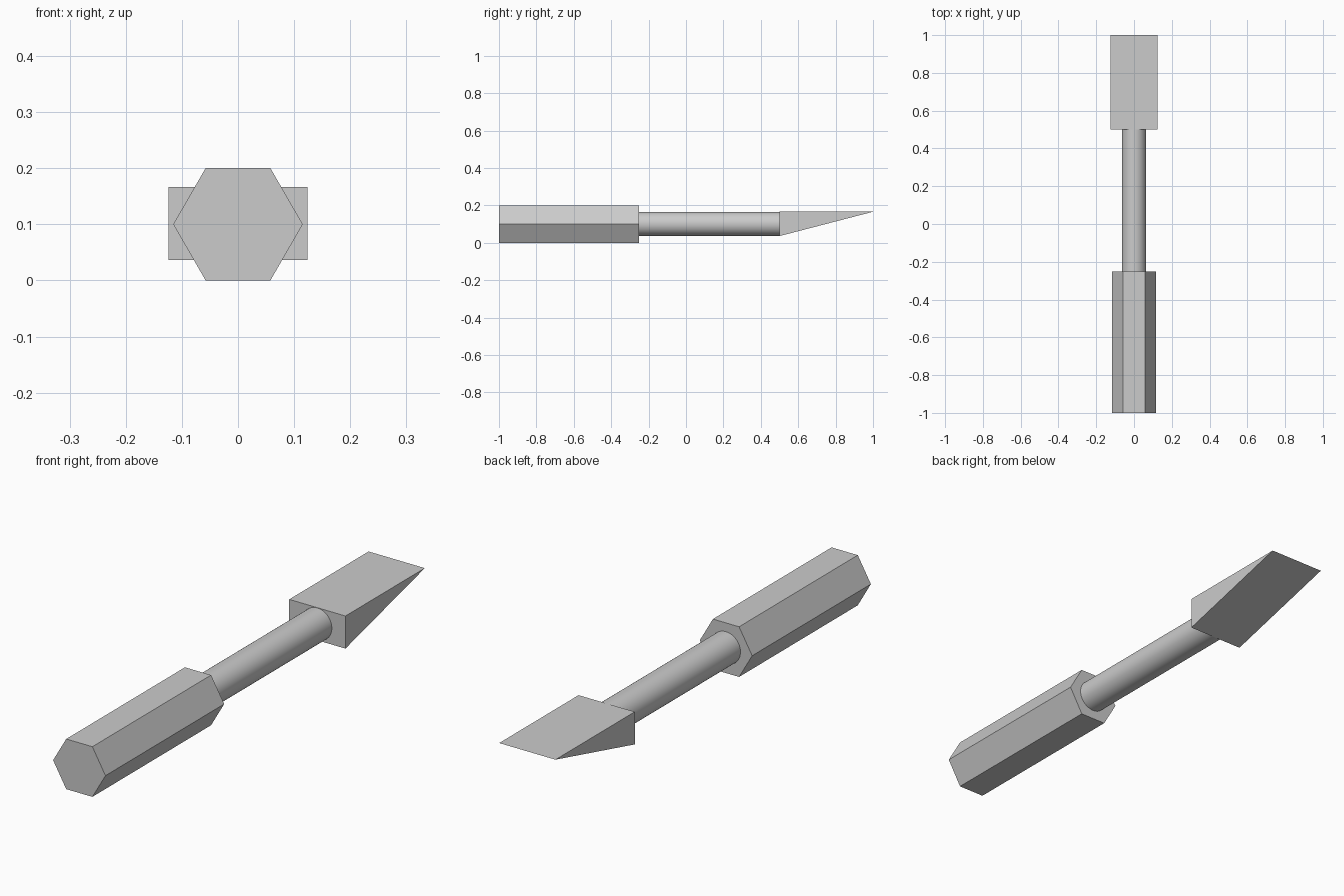
import bpy
import bmesh
import math

if "Cube" in bpy.data.objects:
    bpy.data.objects.remove(bpy.data.objects["Cube"], do_unlink=True)

# Single plain grey
grey = bpy.data.materials.new("plain_grey")
grey.use_nodes = True
colour = (0.6, 0.6, 0.6, 1)
grey.diffuse_color = colour
grey.node_tree.nodes["Principled BSDF"].inputs["Base Color"].default_value = colour

AXIS_Z = 0.1


def rod(name, sides, radius, y0, y1, z=AXIS_Z):
    """Prism lying along y, with a corner pointing to +x."""
    bpy.ops.mesh.primitive_cylinder_add(
        vertices=sides, radius=radius, depth=y1 - y0,
        location=(0, (y0 + y1) / 2, z),
        rotation=(math.pi / 2, math.pi / 2 if sides == 6 else 0, 0))
    obj = bpy.context.object
    obj.name = name
    obj.data.materials.append(grey)
    bpy.ops.object.transform_apply(location=False, rotation=True, scale=False)
    return obj


# Hexagonal handle, flats on top and bottom
rod("handle", 6, 0.1 / math.cos(math.pi / 6), -1, -0.252)

# Round shaft, flush with the top of the blade
shaft = rod("shaft", 48, 0.064, -0.252, 0.5, 0.101)
bpy.ops.object.shade_smooth_by_angle(angle=math.radians(40))

# Wedge blade: side profile extruded across the width
half_width = 0.124
profile = [(0.5, 0.036), (1, 0.166), (0.5, 0.166)]
bm = bmesh.new()
face = bm.faces.new([bm.verts.new((-half_width, y, z)) for y, z in profile])
ext = bmesh.ops.extrude_face_region(bm, geom=[face])
new_verts = [g for g in ext["geom"] if isinstance(g, bmesh.types.BMVert)]
bmesh.ops.translate(bm, verts=new_verts, vec=(2 * half_width, 0, 0))
bmesh.ops.recalc_face_normals(bm, faces=bm.faces)
mesh = bpy.data.meshes.new("blade")
bm.to_mesh(mesh)
bm.free()
mesh.materials.append(grey)
blade = bpy.data.objects.new("blade", mesh)
bpy.context.collection.objects.link(blade)
